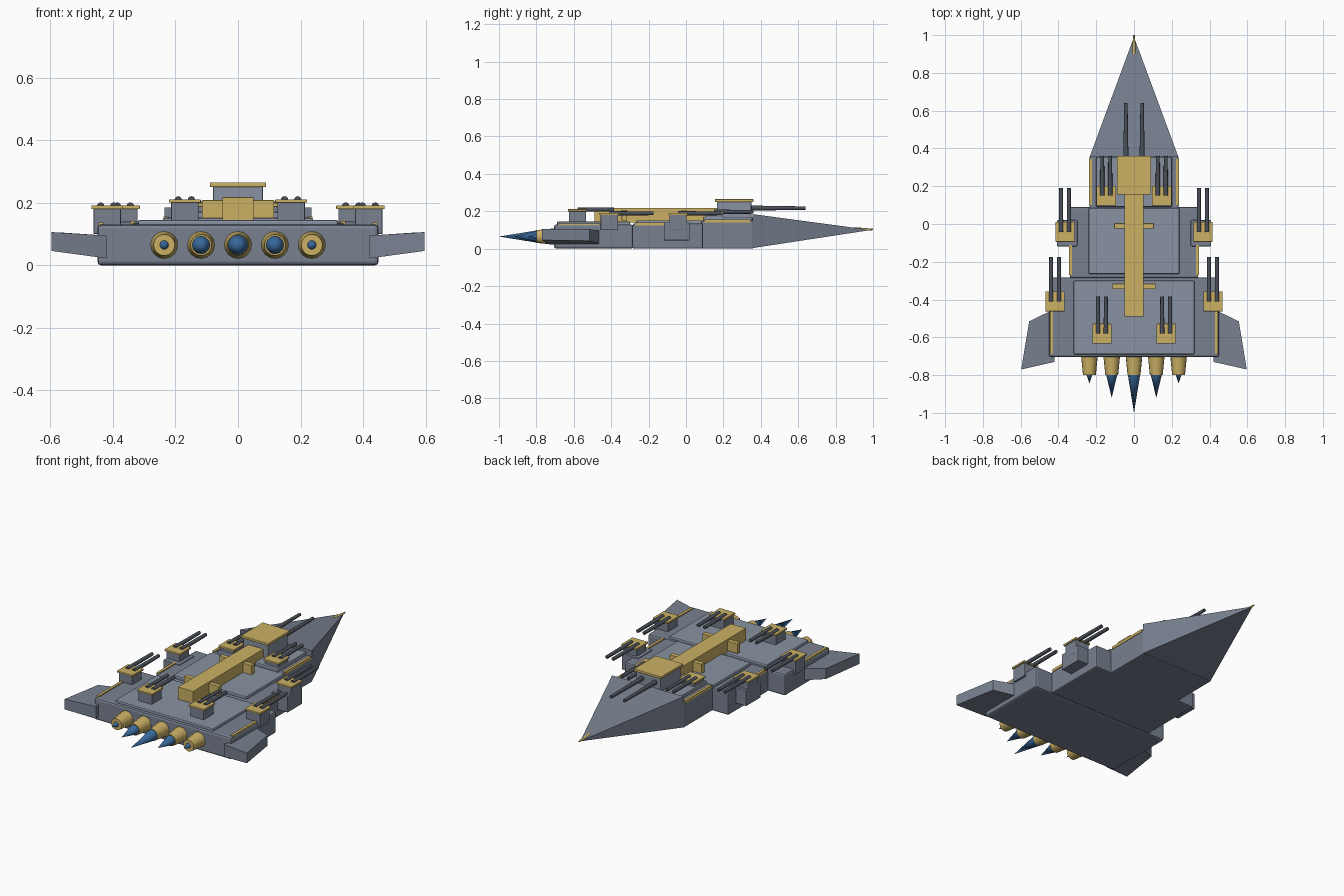
import bpy, bmesh
from math import radians
from mathutils import Matrix

if "Cube" in bpy.data.objects:
    bpy.data.objects.remove(bpy.data.objects["Cube"])


def material(name, rgb):
    m = bpy.data.materials.new(name)
    m.diffuse_color = (*rgb, 1)
    m.use_nodes = True
    m.node_tree.nodes["Principled BSDF"].inputs["Base Color"].default_value = m.diffuse_color
    return m


HULL = material("hull_grey", (0.19, 0.22, 0.28))
PLATE = material("plate_grey", (0.25, 0.29, 0.36))
GOLD = material("gold", (0.60, 0.44, 0.13))
DARK = material("barrel_dark", (0.07, 0.08, 0.10))
BLUE = material("flame_blue", (0.04, 0.14, 0.33))


def add(name, bm, mat, bevel=0):
    bmesh.ops.recalc_face_normals(bm, faces=bm.faces)
    me = bpy.data.meshes.new(name)
    bm.to_mesh(me)
    bm.free()
    ob = bpy.data.objects.new(name, me)
    bpy.context.collection.objects.link(ob)
    me.materials.append(mat)
    if bevel:
        mod = ob.modifiers.new("bevel", "BEVEL")
        mod.width, mod.segments = bevel, 2
    return ob


def box(name, x, y, z, mat, bevel=0):
    """Box from (min, max) ranges."""
    bm = bmesh.new()
    bmesh.ops.create_cube(bm, size=1)
    for v in bm.verts:
        v.co = [r[0] + (c + 0.5) * (r[1] - r[0]) for c, r in zip(v.co, (x, y, z))]
    return add(name, bm, mat, bevel)


def rod(name, x, z, y0, y1, r0, r1, mat, sides=12):
    """Cylinder or cone along y, radius r0 at y0 and r1 at y1."""
    bm = bmesh.new()
    bmesh.ops.create_cone(bm, cap_ends=True, segments=sides, radius1=r0, radius2=r1,
                          depth=y1 - y0)
    bmesh.ops.transform(bm, verts=bm.verts, matrix=Matrix.Translation(
        (x, (y0 + y1) / 2, z)) @ Matrix.Rotation(radians(-90), 4, 'X'))
    ob = add(name, bm, mat)
    ob.data.shade_smooth()
    ob.data.set_sharp_from_angle(angle=radians(35))
    return ob


def turret(name, x, y, z0, z1, reach):
    """Twin-gun turret: grey base, gold lid, two barrels."""
    box(name + "_base", (x - 0.044, x + 0.044), (y - 0.046, y + 0.046), (z0, z1), HULL, 0.003)
    box(name + "_lid", (x - 0.051, x + 0.051), (y - 0.052, y + 0.052),
        (z1 - 0.002, z1 + 0.009), GOLD, 0.002)
    for i in (-1, 1):
        rod(name + "_barrel", x + i * 0.021, z1 + 0.007, y, reach, 0.012, 0.010, DARK)


# Stepped hull blocks with raised deck plates
box("rear_hull", (-0.45, 0.45), (-0.705, -0.283), (0, 0.13), HULL, 0.012)
box("middle_hull", (-0.34, 0.34), (-0.285, 0.09), (0, 0.135), HULL, 0.008)
box("front_hull", (-0.235, 0.235), (0.08, 0.36), (0, 0.15), HULL, 0.006)
box("rear_deck", (-0.32, 0.32), (-0.69, -0.30), (0.12, 0.145), PLATE, 0.006)
box("middle_deck", (-0.24, 0.24), (-0.265, 0.085), (0.12, 0.152), PLATE, 0.006)
box("front_deck", (-0.20, 0.20), (0.09, 0.355), (0.14, 0.17), PLATE, 0.006)

# Pyramid nose with gold tip
bm = bmesh.new()
base = [bm.verts.new((x, 0.355, z)) for x, z in
        ((-0.235, 0.003), (0.235, 0.003), (0.235, 0.185), (-0.235, 0.185))]
apex = bm.verts.new((0, 0.99, 0.1))
bm.faces.new(base)
for i in range(4):
    bm.faces.new((base[i], base[(i + 1) % 4], apex))
add("nose", bm, HULL)
rod("nose_tip", 0, 0.103, 0.90, 1.0, 0.012, 0.004, GOLD)

# Spine, cross ribs and bridge
box("spine", (-0.05, 0.05), (-0.49, 0.17), (0.14, 0.218), GOLD, 0.002)
for y, w in ((-0.01, 0.105), (-0.33, 0.115)):
    box("spine_rib", (-w, w), (y - 0.014, y + 0.014), (0.15, 0.208), GOLD, 0.002)
box("bridge", (-0.08, 0.08), (0.165, 0.35), (0.15, 0.252), PLATE, 0.004)
box("bridge_roof", (-0.09, 0.09), (0.155, 0.36), (0.25, 0.265), GOLD, 0.003)

for s in (-1, 1):
    # Forward main guns
    rod("main_gun", s * 0.043, 0.217, 0.32, 0.64, 0.014, 0.009, DARK)

    # Turrets and side sponsons
    turret("front_turret", s * 0.147, 0.15, 0.14, 0.19, 0.36)
    turret("aft_turret", s * 0.17, -0.58, 0.13, 0.202, -0.385)
    turret("middle_turret", s * 0.365, -0.042, 0.10, 0.182, 0.19)
    turret("rear_side_turret", s * 0.418, -0.41, 0.10, 0.182, -0.175)
    box("middle_sponson", sorted((s * 0.30, s * 0.408)), (-0.118, 0.02), (0.045, 0.14), HULL, 0.004)

    # Gold edge trim
    for x, y0, y1, z in ((0.438, -0.685, -0.46, 0.128), (0.336, -0.27, -0.11, 0.133),
                         (0.230, 0.10, 0.345, 0.148)):
        box("edge_trim", (s * x - 0.008, s * x + 0.008), (y0, y1), (z - 0.008, z + 0.008), GOLD)

    # Swept wing
    bm = bmesh.new()
    outline = ((0.42, -0.45, 0.022, 0.095), (0.555, -0.515, 0.042, 0.104),
               (0.597, -0.77, 0.046, 0.106), (0.42, -0.73, 0.022, 0.095))
    low = [bm.verts.new((s * x, y, a)) for x, y, a, b in outline]
    top = [bm.verts.new((s * x, y, b)) for x, y, a, b in outline]
    bm.faces.new(low)
    bm.faces.new(top)
    for i in range(4):
        j = (i + 1) % 4
        bm.faces.new((low[i], low[j], top[j], top[i]))
    add("wing", bm, HULL)

# Engine nozzles and flames
for i in range(-2, 3):
    x = i * 0.118
    tip, r = ((-1.0, 0.040), (-0.92, 0.030), (-0.845, 0.016))[abs(i)]
    rod("engine_nozzle", x, 0.065, -0.80, -0.69, 0.034, 0.045, GOLD, 16)
    rod("engine_flame", x, 0.065, tip, -0.795, 0, min(r, 0.033), BLUE, 12)
